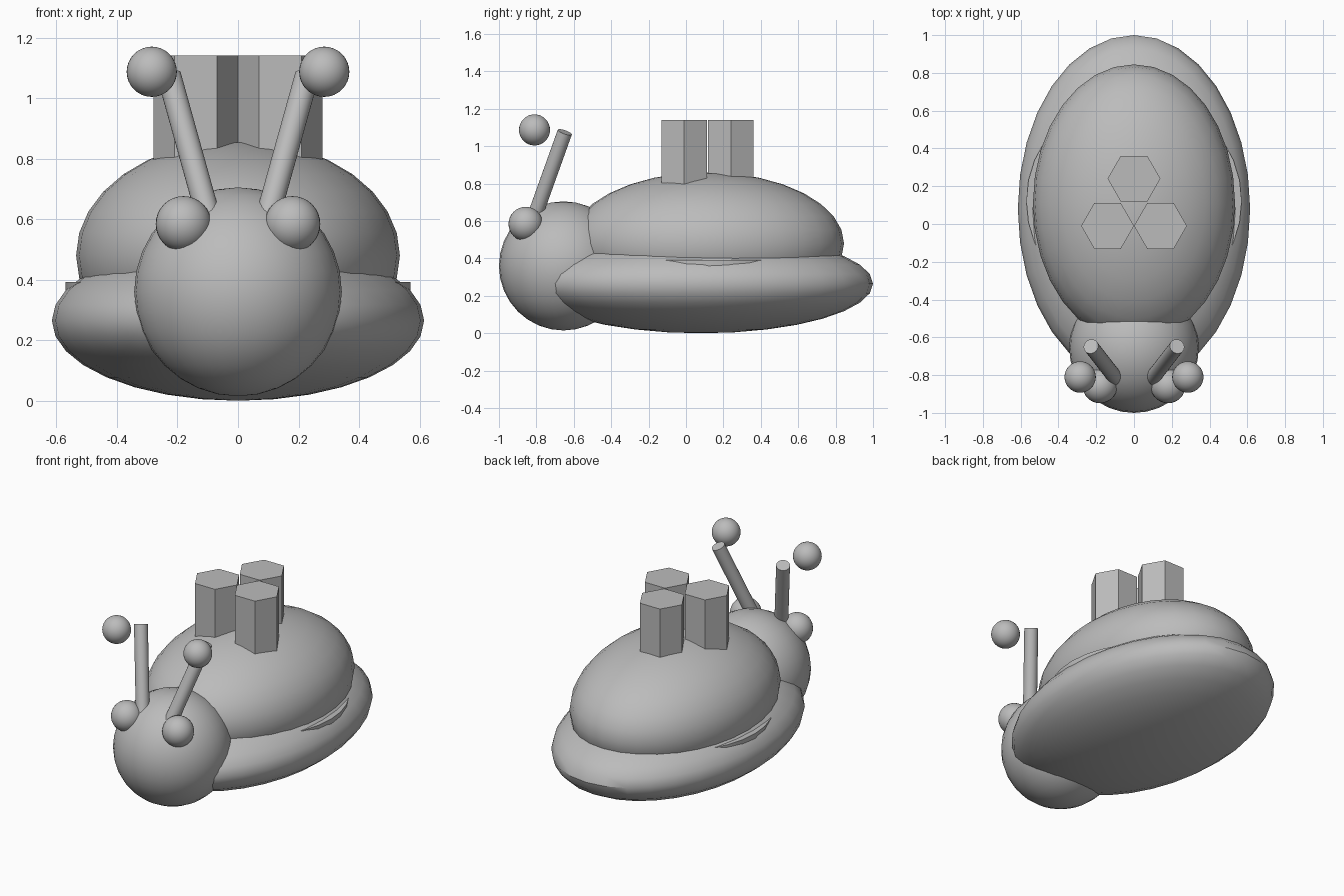
import bpy, math
from mathutils import Vector

if "Cube" in bpy.data.objects:
    bpy.data.objects.remove(bpy.data.objects["Cube"])

grey = bpy.data.materials.new("plain_grey")
grey.diffuse_color = (0.5, 0.5, 0.5, 1)
grey.use_nodes = True
grey.node_tree.nodes["Principled BSDF"].inputs["Base Color"].default_value = grey.diffuse_color


def finish(name, smooth=True):
    ob = bpy.context.object
    ob.name = name
    ob.data.materials.append(grey)
    if smooth:
        bpy.ops.object.shade_smooth_by_angle(angle=math.radians(35))
    return ob


def ball(name, centre, radii):
    bpy.ops.mesh.primitive_uv_sphere_add(segments=32, ring_count=16, radius=1, location=centre)
    bpy.context.object.scale = radii
    bpy.ops.object.transform_apply(location=False, rotation=False, scale=True)
    return finish(name)


def rod(name, start, end, radius, sides=32, smooth=True):
    a, b = Vector(start), Vector(end)
    bpy.ops.mesh.primitive_cylinder_add(vertices=sides, radius=radius, depth=(b - a).length,
                                        location=(a + b) / 2)
    ob = finish(name, smooth)
    ob.rotation_euler = (b - a).to_track_quat('Z', 'Y').to_euler()
    return ob


# Main rounded masses
ball("body", (0, 0.08, 0.265), (0.615, 0.92, 0.265))
ball("shell", (0, 0.11, 0.48), (0.535, 0.735, 0.38))
ball("head", (0, -0.655, 0.36), (0.343, 0.345, 0.345))

# Thin disc under the shell, peeping out at the sides
rod("shell_rim", (0, 0.12, 0.33), (0, 0.12, 0.392), 0.57)

# Three hexagonal columns on the back, corners pointing along x
for i, (x, y) in enumerate([(-0.14, -0.01), (0.14, -0.01), (0, 0.24)]):
    col = rod(f"hex_column_{i + 1}", (x, y, 0.70), (x, y, 1.14), 0.14, 6, False)
    col.rotation_euler = (0, 0, math.radians(30))

# Eyes, stalks and stalk tips, mirrored left and right
for side, s in (("left", 1), ("right", -1)):
    ball(f"eye_{side}", (s * 0.18, -0.857, 0.584), (0.092,) * 3)
    rod(f"stalk_{side}", (s * 0.082, -0.836, 0.55), (s * 0.228, -0.648, 1.075), 0.04, 24)
    ball(f"stalk_tip_{side}", (s * 0.285, -0.81, 1.087), (0.083,) * 3)
